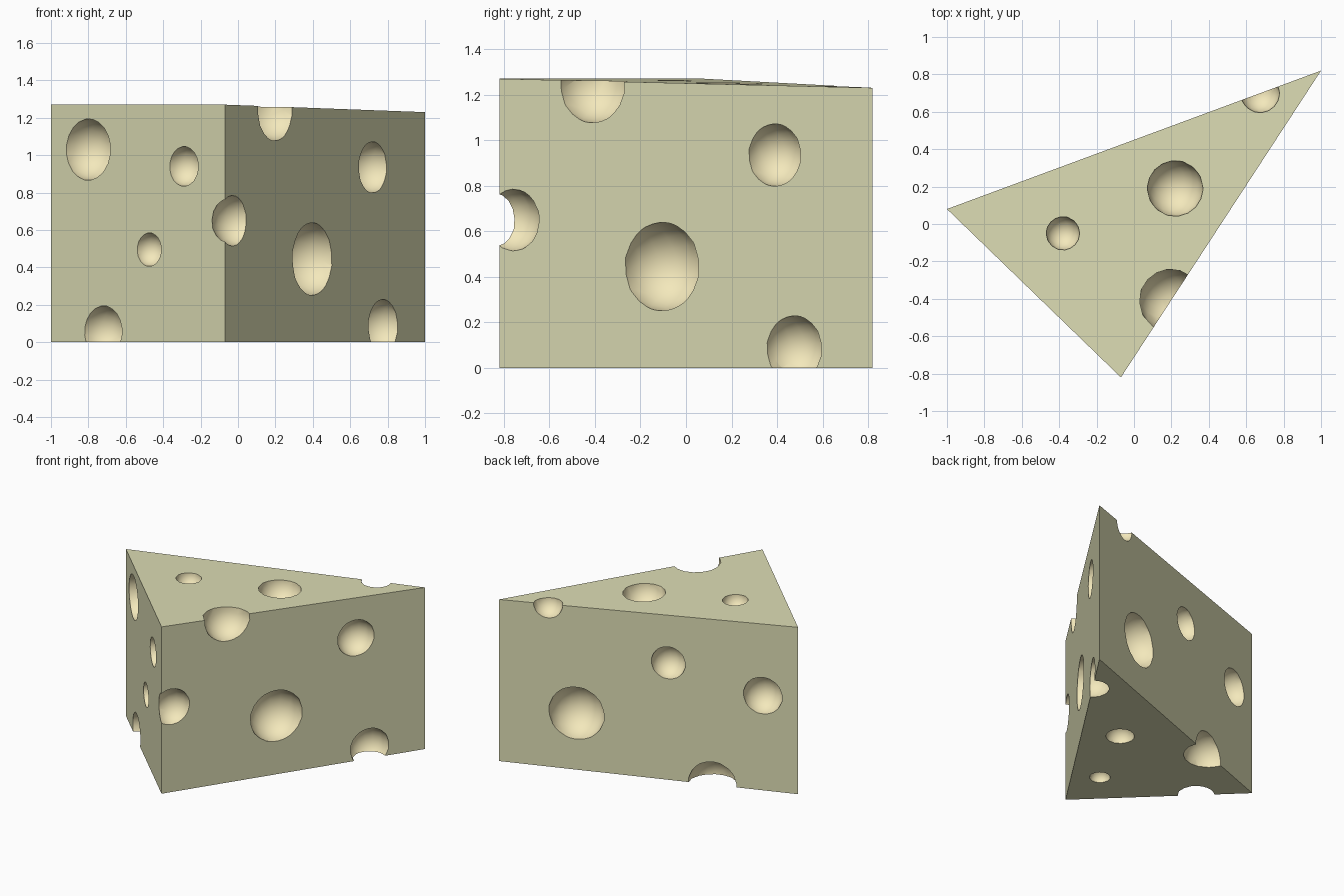
import bpy, bmesh
from mathutils import Matrix, Vector

if "Cube" in bpy.data.objects:
    bpy.data.objects.remove(bpy.data.objects["Cube"])


def material(name, color):
    m = bpy.data.materials.new(name)
    m.diffuse_color = color
    m.use_nodes = True
    m.node_tree.nodes["Principled BSDF"].inputs["Base Color"].default_value = m.diffuse_color
    return m


rind = material("cheese_outside", (0.72, 0.72, 0.46, 1))
inner = material("cheese_hole", (0.90, 0.81, 0.50, 1))


def add_object(name, bm):
    mesh = bpy.data.meshes.new(name)
    bmesh.ops.recalc_face_normals(bm, faces=bm.faces)
    bm.to_mesh(mesh)
    bm.free()
    mesh.materials.append(rind)
    mesh.materials.append(inner)
    ob = bpy.data.objects.new(name, mesh)
    bpy.context.collection.objects.link(ob)
    return ob


# Wedge: left, front and back-right corners, the last slightly lower
A, B, C = Vector((-1, 0.08)), Vector((-0.07, -0.82)), Vector((1, 0.82))
heights = (1.27, 1.27, 1.23)
bm = bmesh.new()
low = [bm.verts.new((p.x, p.y, 0)) for p in (A, B, C)]
high = [bm.verts.new((p.x, p.y, h)) for p, h in zip((A, B, C), heights)]
bm.faces.new(low)
bm.faces.new(high)
for i in range(3):
    j = (i + 1) % 3
    bm.faces.new((low[i], low[j], high[j], high[i]))
wedge = add_object("cheese_wedge", bm)

# Side holes: start corner, end corner, [fraction along the side, z, radius]
side_holes = [
    (A, B, [(0.215, 1.03, 0.165), (0.765, 0.94, 0.107),
            (0.565, 0.495, 0.09), (0.301, 0.055, 0.14)]),
    (B, C, [(0.25, 1.245, 0.17), (0.738, 0.935, 0.138),
            (0.436, 0.445, 0.196), (0.79, 0.085, 0.145)]),
    (C, A, [(0.163, 1.235, 0.105), (0.259, 0.43, 0.2), (0.566, 0.89, 0.123),
            (0.882, 0.72, 0.14), (0.714, 0.0, 0.175)]),
]
holes = [(*p.lerp(q, t), z, r) for p, q, row in side_holes for t, z, r in row]
# Front corner, top and bottom holes
holes += [(-0.003, -0.775, 0.65, 0.14),
          (0.22, 0.19, 1.25, 0.15), (-0.38, -0.05, 1.26, 0.09),
          (0.206, 0.096, 0, 0.1), (-0.053, -0.43, 0, 0.072)]

bm = bmesh.new()
for x, y, z, r in holes:
    # tilt keeps sphere edges off the flat faces
    turn = Matrix.Rotation(0.4, 4, 'X') @ Matrix.Rotation(0.3, 4, 'Y')
    bmesh.ops.create_uvsphere(bm, u_segments=16, v_segments=10, radius=r,
                              matrix=Matrix.Translation((x, y, z)) @ turn)
for f in bm.faces:
    f.material_index = 1
cutter = add_object("hole_cutter", bm)
cutter.hide_render = True

# Carve the holes
mod = wedge.modifiers.new("holes", 'BOOLEAN')
mod.operation = 'DIFFERENCE'
mod.solver = 'EXACT'
mod.object = cutter
bpy.context.view_layer.objects.active = wedge
wedge.select_set(True)
bpy.ops.object.modifier_apply(modifier=mod.name)
bpy.data.objects.remove(cutter)
bpy.ops.object.shade_smooth_by_angle(angle=0.65)
